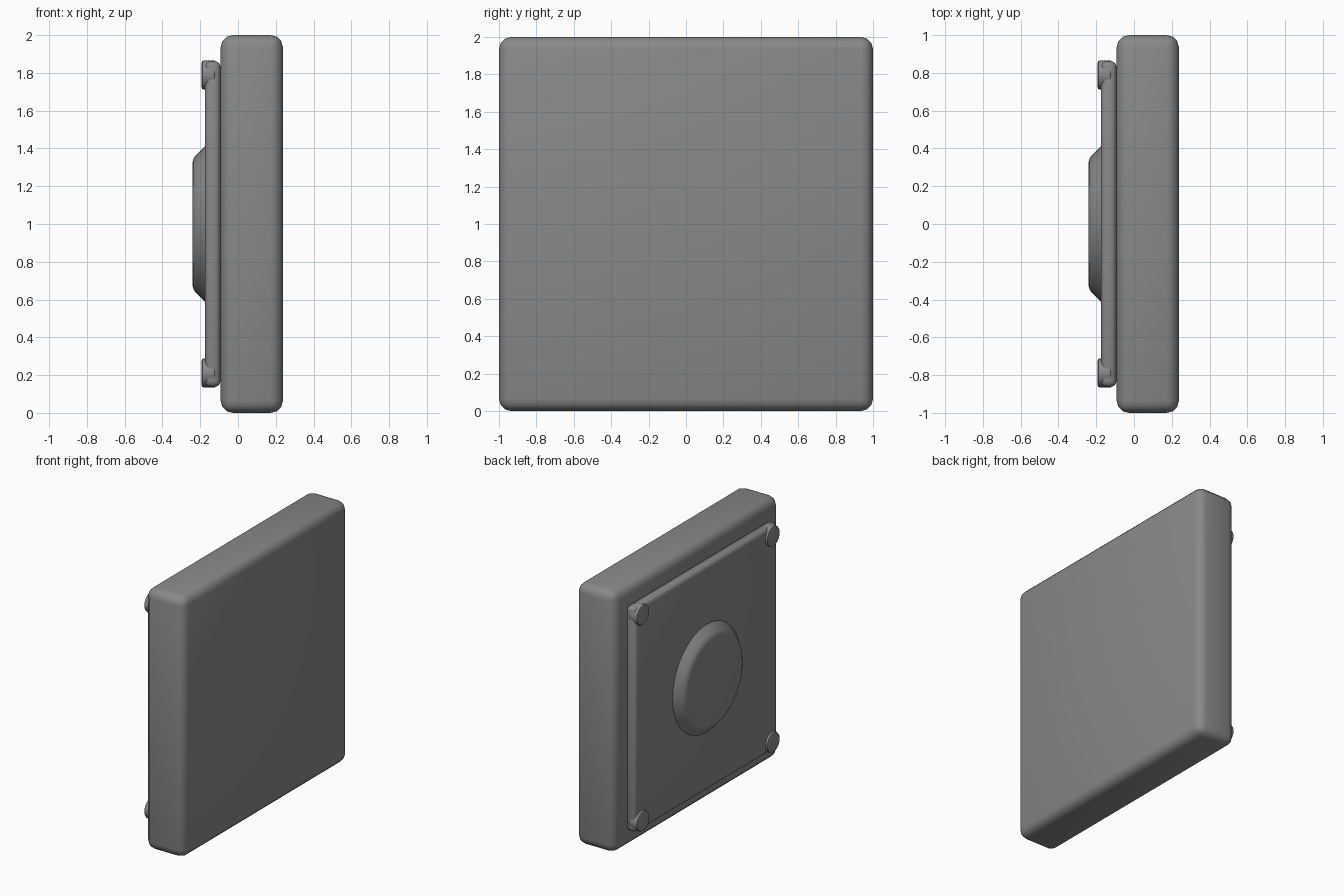
import bpy, bmesh, math
from mathutils import Matrix, Vector

if "Cube" in bpy.data.objects:
    bpy.data.objects.remove(bpy.data.objects["Cube"])

grey = bpy.data.materials.new("mid_grey")
grey.diffuse_color = (0.25, 0.25, 0.25, 1)
grey.use_nodes = True
grey.node_tree.nodes["Principled BSDF"].inputs["Base Color"].default_value = grey.diffuse_color


def finish(name, bm, bevel=0, segments=3):
    bmesh.ops.recalc_face_normals(bm, faces=bm.faces)
    if bevel:
        edges = [e for e in bm.edges if e.calc_face_angle(0) > math.radians(40)]
        bmesh.ops.bevel(bm, geom=edges, offset=bevel, segments=segments,
                        profile=0.5, affect='EDGES')
    mesh = bpy.data.meshes.new(name)
    bm.to_mesh(mesh)
    bm.free()
    mesh.materials.append(grey)
    ob = bpy.data.objects.new(name, mesh)
    bpy.context.collection.objects.link(ob)
    bpy.ops.object.select_all(action='DESELECT')
    ob.select_set(True)
    bpy.context.view_layer.objects.active = ob
    bpy.ops.object.shade_smooth_by_angle(angle=math.radians(35))
    return ob


def slab(name, x0, x1, half, bevel):
    bm = bmesh.new()
    bmesh.ops.create_cube(bm, size=1)
    for v in bm.verts:
        v.co = Vector(((x0 + x1) / 2 + v.co.x * (x1 - x0),
                       v.co.y * 2 * half, 1 + v.co.z * 2 * half))
    finish(name, bm, bevel)


def disc(name, y, z, profile, sides):
    # lathe an (x, radius) profile around the x axis
    bm = bmesh.new()
    rings = []
    for x, r in profile:
        rings.append([bm.verts.new((x, y + r * math.cos(a), z + r * math.sin(a)))
                      for a in (2 * math.pi * i / sides for i in range(sides))])
    for a, b in zip(rings, rings[1:]):
        for i in range(sides):
            j = (i + 1) % sides
            bm.faces.new((a[i], a[j], b[j], b[i]))
    bm.faces.new(rings[0])
    bm.faces.new(rings[-1])
    finish(name, bm)


# Main thick panel and the thinner plate on its back
slab("main_panel", -0.092, 0.238, 1.0, 0.065)
slab("back_plate", -0.175, -0.093, 0.862, 0.03)

# Raised round boss with a sloped, softened rim
disc("round_boss", 0, 1, [(-0.15, 0.435), (-0.175, 0.412), (-0.212, 0.375),
                          (-0.228, 0.358), (-0.238, 0.340), (-0.241, 0.322)], 48)

# Corner bolts
for sy in (-1, 1):
    for sz in (-1, 1):
        disc("corner_bolt", sy * 0.789, 1 + sz * 0.789,
             [(-0.115, 0.068), (-0.125, 0.077), (-0.182, 0.077),
              (-0.189, 0.074), (-0.192, 0.066)], 24)
